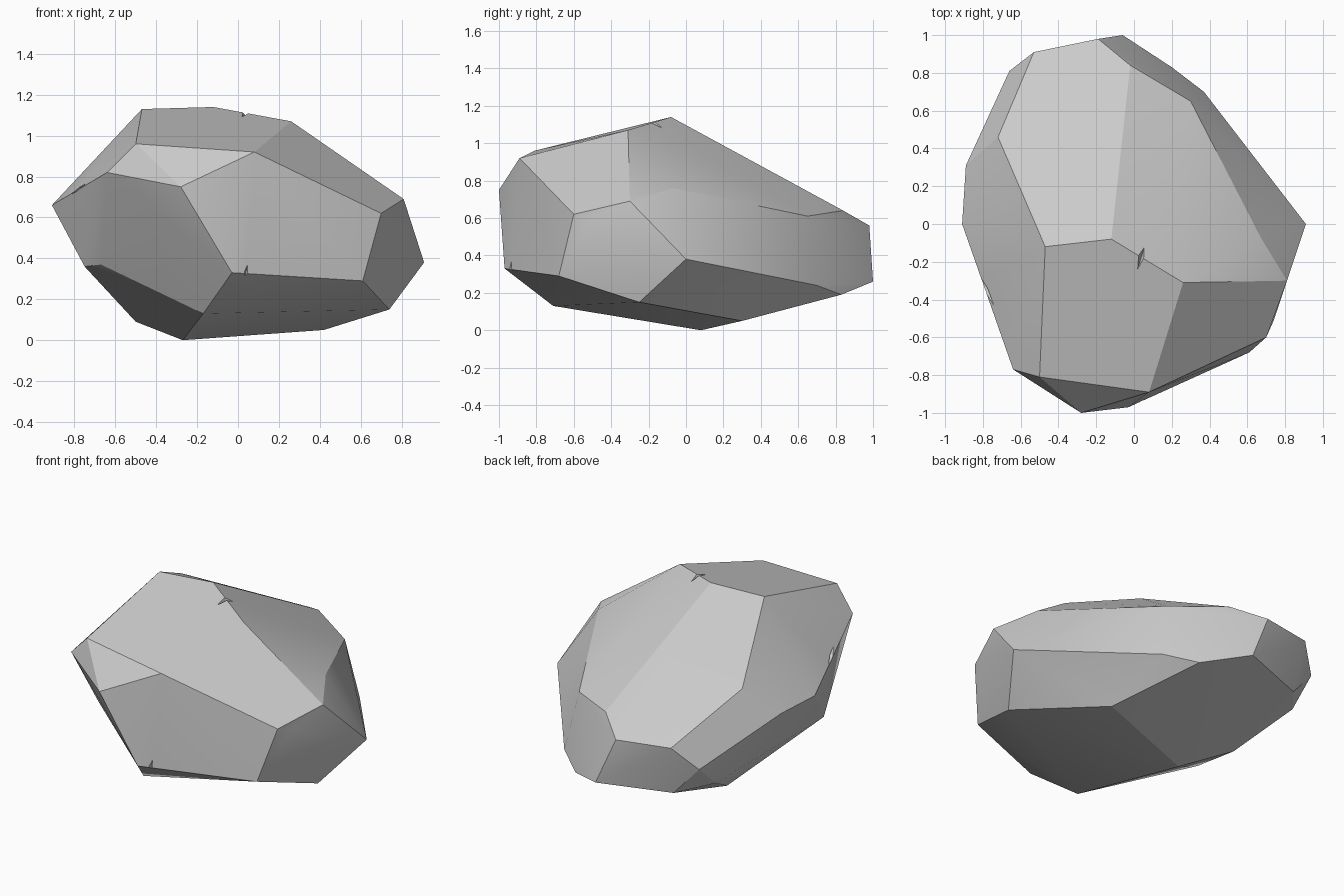
import bpy, bmesh
from math import radians
from mathutils import Vector

cube = bpy.data.objects.get("Cube")
if cube:
    bpy.data.objects.remove(cube)

# Single stone colour
stone = bpy.data.materials.new("light grey stone")
stone.use_nodes = True
stone.diffuse_color = (0.6, 0.6, 0.6, 1)
stone.node_tree.nodes["Principled BSDF"].inputs["Base Color"].default_value = (0.6, 0.6, 0.6, 1)


def hull(name, points):
    """Convex solid wrapped around a few corner points."""
    bm = bmesh.new()
    for p in points:
        bm.verts.new(p)
    res = bmesh.ops.convex_hull(bm, input=bm.verts)
    loose = {v for v in res["geom_interior"] + res["geom_unused"] if isinstance(v, bmesh.types.BMVert)}
    bmesh.ops.delete(bm, geom=list(loose), context="VERTS")
    bmesh.ops.dissolve_limit(bm, angle_limit=radians(2), verts=bm.verts, edges=bm.edges)
    bmesh.ops.recalc_face_normals(bm, faces=bm.faces)
    mesh = bpy.data.meshes.new(name)
    bm.to_mesh(mesh)
    bm.free()
    mesh.materials.append(stone)
    obj = bpy.data.objects.new(name, mesh)
    bpy.context.collection.objects.link(obj)
    return obj


# Corners of the boulder, grouped by side
top = [(-.12, -.08, 1.14), (-.47, -.12, 1.13), (.26, -.31, 1.07), (-.72, .46, .83)]
front = [(.08, -.89, .92), (-.5, -.81, .96), (-.64, -.77, .82), (-.28, -1, .75),
         (-.03, -.97, .33), (.61, -.68, .29), (.7, -.6, .62), (.74, -.51, .6)]
left = [(.81, -.3, .69), (.91, 0, .38), (.74, -.25, .15), (.67, -.07, .76)]
right = [(-.91, 0, .66), (-.89, .31, .66), (-.75, -.32, .36), (-.67, -.45, .37), (-.66, .64, .28)]
back = [(-.06, 1, .26), (-.02, .84, .64), (.3, .65, .61), (.37, .7, .24), (.2, .83, .19),
        (-.19, .98, .56), (-.53, .91, .57), (-.66, .81, .43), (-.5, .84, .25)]
base = [(-.17, -.71, .13), (.42, .3, .05), (-.27, .08, 0), (-.5, .3, .09)]
boulder = hull("boulder", top + front + left + right + back + base)


# Small chipped nicks along the edges
def nick(at, along, inward, length=.09, depth=.04):
    at, along, inward = Vector(at), Vector(along).normalized(), Vector(inward).normalized()
    side = along.cross(inward) * .03
    out = at - inward * .06
    cutter = hull("nick_cutter", [at + along * length, at - along * length,
                                  out + side, out - side, at + inward * depth])
    cutter.hide_render = True
    cutter.hide_set(True)
    mod = boulder.modifiers.new("nick", "BOOLEAN")
    mod.operation, mod.solver, mod.object = "DIFFERENCE", "EXACT", cutter


nick((.04, -.17, 1.1), (.3, 1, 0), (0, 0, -1))
nick((.04, -.95, .33), (.2, 0, 1), (0, 1, .2), .07)
nick((-.78, -.35, .74), (.3, -.6, .2), (1, .4, -.6))

# Crisp facets, with only the gentlest bends softened
bpy.ops.object.select_all(action="DESELECT")
boulder.select_set(True)
bpy.context.view_layer.objects.active = boulder
bpy.ops.object.shade_smooth_by_angle(angle=radians(20))
